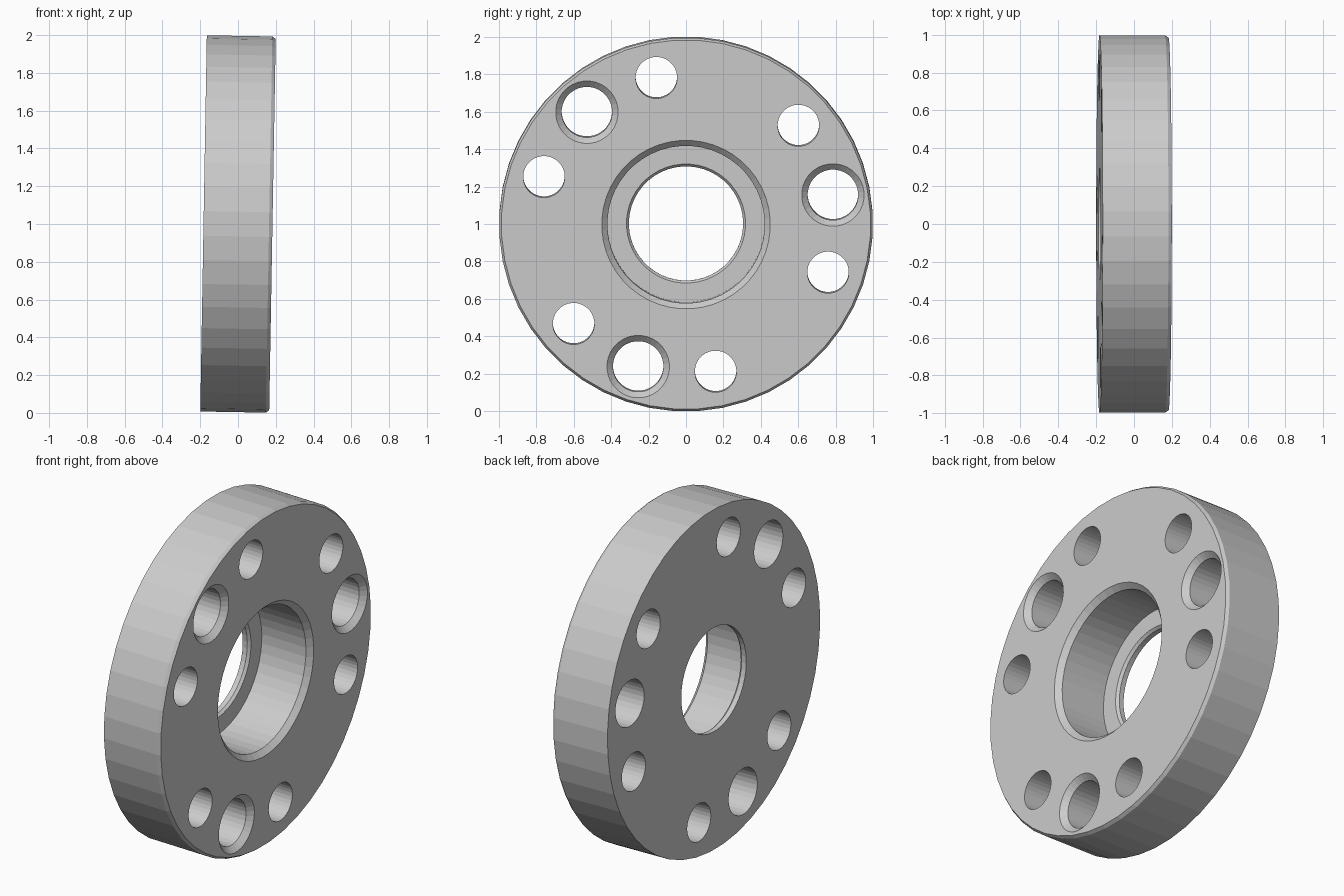
import bpy, bmesh
from math import sin, cos, pi, radians

if "Cube" in bpy.data.objects:
    bpy.data.objects.remove(bpy.data.objects["Cube"], do_unlink=True)

HALF = 0.1825      # half thickness of the disc
RIM = 0.998        # outer radius
PITCH = 0.80       # radius of the hole circle

metal = bpy.data.materials.new("light grey metal")
metal.use_nodes = True
metal.diffuse_color = (0.6, 0.6, 0.6, 1)
metal.node_tree.nodes["Principled BSDF"].inputs["Base Color"].default_value = (0.6, 0.6, 0.6, 1)


def lathe(name, profile, sides, cy=0, cz=0, closed=False):
    """Revolve (x, radius) points about an axis along x; cap the ends unless closed."""
    bm = bmesh.new()
    rings = []
    for x, r in profile:
        angles = [2 * pi * (i + 0.5) / sides for i in range(sides)]
        rings.append([bm.verts.new((x, cy + r * cos(a), cz + r * sin(a))) for a in angles])
    pairs = list(zip(rings, rings[1:]))
    if closed:
        pairs.append((rings[-1], rings[0]))
    else:
        bm.faces.new(rings[0])
        bm.faces.new(rings[-1])
    for a, b in pairs:
        for i in range(sides):
            j = (i + 1) % sides
            bm.faces.new((a[i], a[j], b[j], b[i]))
    bmesh.ops.recalc_face_normals(bm, faces=bm.faces)
    mesh = bpy.data.meshes.new(name)
    bm.to_mesh(mesh)
    bm.free()
    mesh.materials.append(metal)
    obj = bpy.data.objects.new(name, mesh)
    bpy.context.collection.objects.link(obj)
    return obj


# Disc with chamfered rim, deep recess and thin stepped lip
floor = HALF - 0.32
disc = lathe("flange_disc", [
    (-HALF, 0.305), (-HALF, RIM), (HALF - 0.018, RIM), (HALF, RIM - 0.012),
    (HALF, 0.45), (HALF - 0.03, 0.42), (floor, 0.42),
    (floor, 0.318), (floor - 0.015, 0.305)], 48, closed=True)

# Six plain bolt holes and three larger countersunk holes
cutters = []
for k in range(6):
    a = radians(41.4 + 60 * k)
    cutters.append(lathe("bolt_hole", [(-0.3, 0.111), (0.3, 0.111)], 32,
                         PITCH * cos(a), PITCH * sin(a)))
for k in range(3):
    a = radians(11.4 + 120 * k)
    cutters.append(lathe("countersunk_hole", [
        (-0.3, 0.135), (HALF - 0.032, 0.135), (HALF, 0.167), (0.3, 0.167)], 32,
        PITCH * cos(a), PITCH * sin(a)))

bpy.context.view_layer.objects.active = disc
for cutter in cutters:
    cutter.hide_render = True
    cut = disc.modifiers.new("hole", "BOOLEAN")
    cut.operation = "DIFFERENCE"
    cut.solver = "EXACT"
    cut.object = cutter
    bpy.ops.object.modifier_apply(modifier=cut.name)
    bpy.data.objects.remove(cutter, do_unlink=True)

# Slight lean, standing on the ground
disc.rotation_euler = (0, radians(1), 0)
disc.location = (0, 0, 1)
